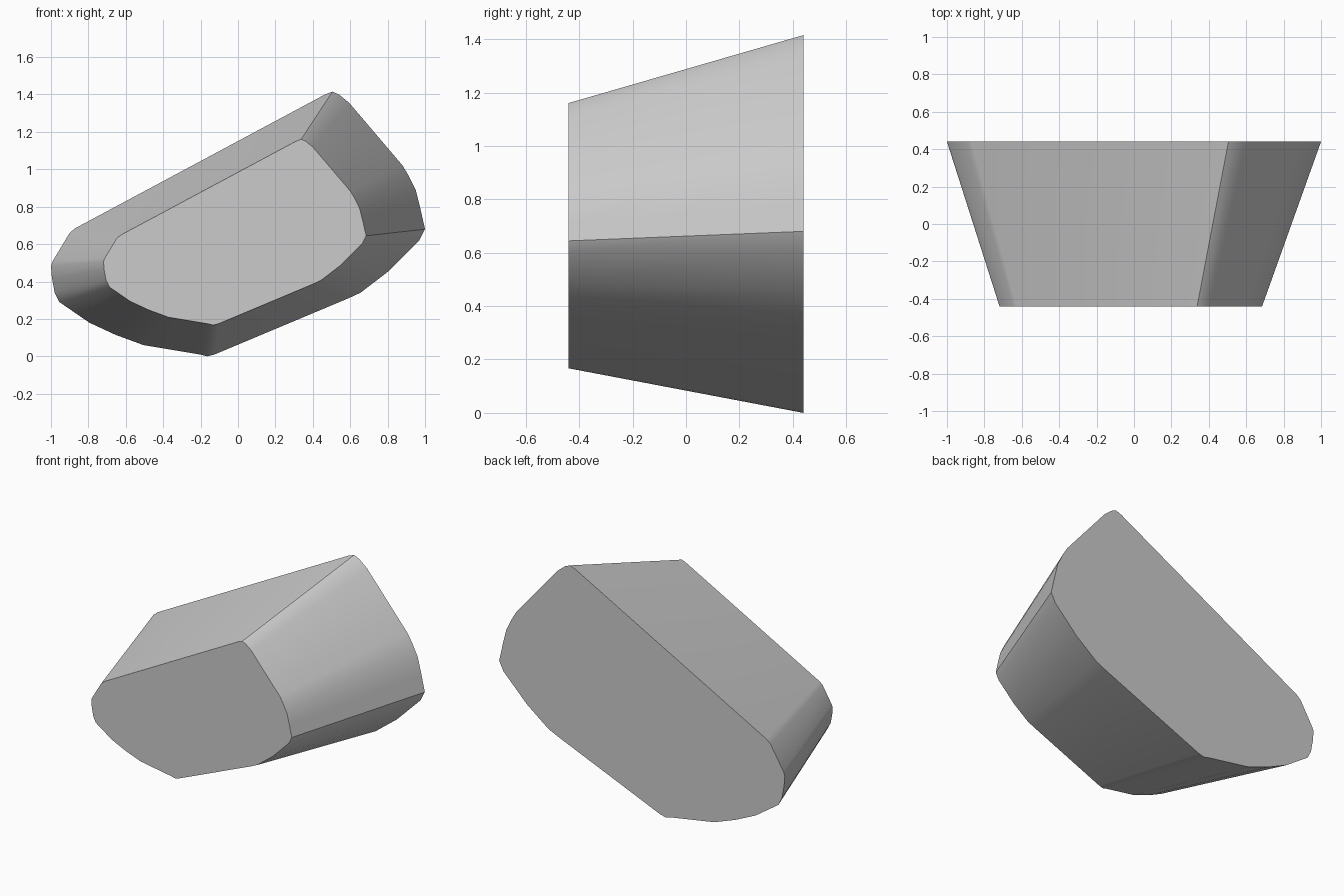
import bpy, bmesh

if "Cube" in bpy.data.objects:
    bpy.data.objects.remove(bpy.data.objects["Cube"])

# Grey stone material
stone = bpy.data.materials.new("stone_grey")
stone.diffuse_color = (0.6, 0.6, 0.6, 1)
stone.use_nodes = True
stone.node_tree.nodes["Principled BSDF"].inputs["Base Color"].default_value = stone.diffuse_color

# Rounded outline of the wide back face (x, z)
OUTLINE = [
    (-1.0, 0.485), (-0.99, 0.51), (-0.90, 0.66), (-0.87, 0.685),
    (0.465, 1.40), (0.505, 1.415), (0.54, 1.40), (0.595, 1.355),
    (0.88, 1.02), (0.91, 0.97), (0.95, 0.89), (0.975, 0.79), (1.0, 0.68),
    (0.97, 0.62), (0.805, 0.455), (0.655, 0.34), (0.59, 0.31),
    (-0.125, 0.01), (-0.165, 0.0), (-0.205, 0.01), (-0.505, 0.06),
    (-0.655, 0.115), (-0.795, 0.18), (-0.955, 0.29), (-0.98, 0.34),
    (-0.995, 0.42),
]
DEPTH = 0.44
TAPER = 0.702

# Tapered block: the outline lofted to a smaller copy at the front
bm = bmesh.new()
back = [bm.verts.new((x, DEPTH, z)) for x, z in OUTLINE]
front = [bm.verts.new((x * TAPER - 0.017, -DEPTH, z * TAPER + 0.167)) for x, z in OUTLINE]
bm.faces.new(back)
bm.faces.new(front)
n = len(OUTLINE)
for i in range(n):
    j = (i + 1) % n
    bm.faces.new((back[i], back[j], front[j], front[i]))
bmesh.ops.recalc_face_normals(bm, faces=bm.faces)

mesh = bpy.data.meshes.new("tapered_block")
bm.to_mesh(mesh)
bm.free()
mesh.materials.append(stone)
block = bpy.data.objects.new("tapered_block", mesh)
bpy.context.collection.objects.link(block)

# Soft corners round the sides, crisp edges at both end faces
bpy.context.view_layer.objects.active = block
block.select_set(True)
bpy.ops.object.shade_smooth_by_angle(angle=0.52)
